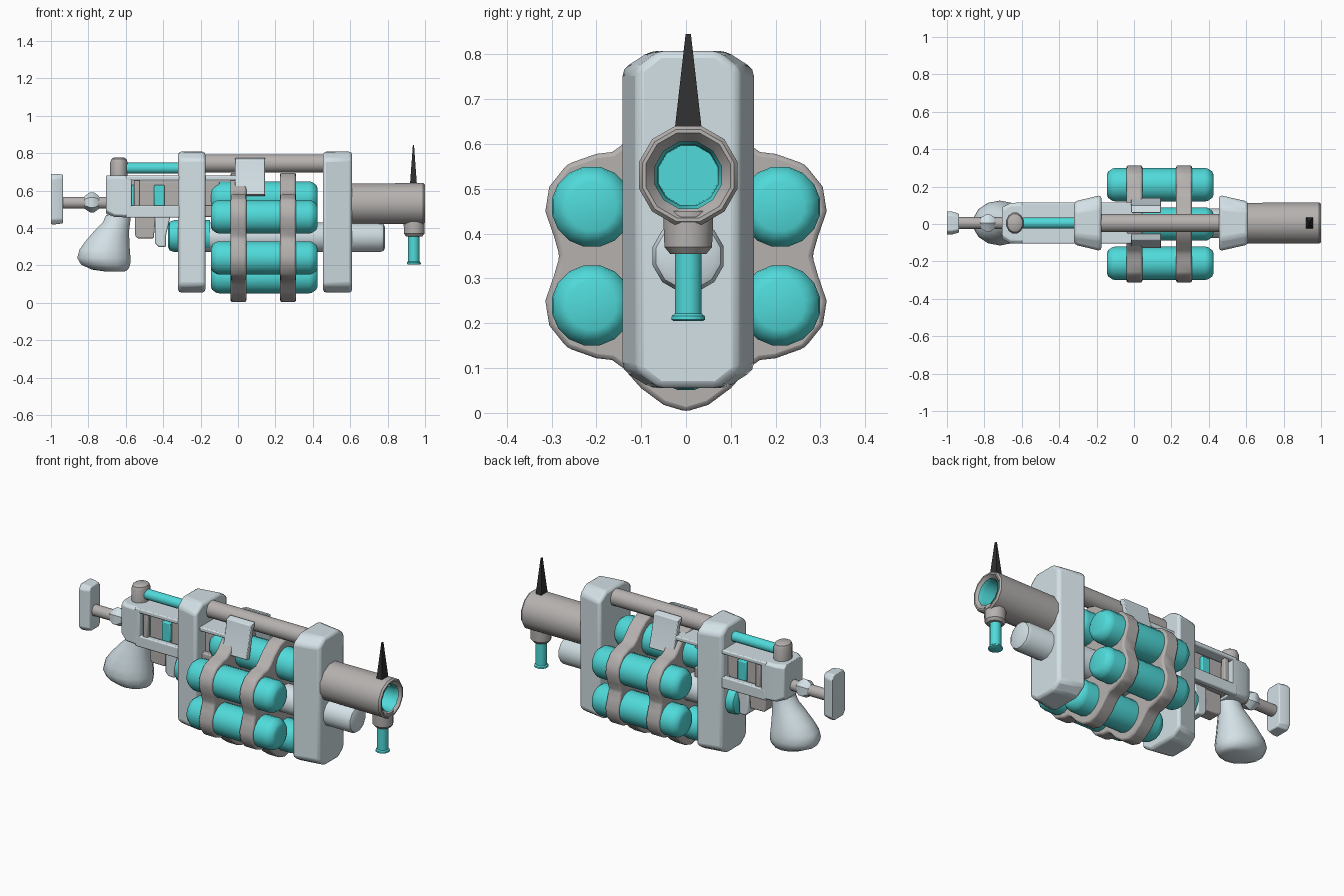
import bpy, bmesh
from math import cos, sin, pi, tau
from mathutils import Vector

if "Cube" in bpy.data.objects:
    bpy.data.objects.remove(bpy.data.objects["Cube"])

def material(name, rgb):
    m = bpy.data.materials.new(name)
    m.diffuse_color = (*rgb, 1)
    m.use_nodes = True
    m.node_tree.nodes["Principled BSDF"].inputs["Base Color"].default_value = m.diffuse_color
    return m

PALE = material("pale_steel", (0.65, 0.75, 0.79))
GREY = material("dark_grey", (0.46, 0.44, 0.43))
TEAL = material("teal", (0.08, 0.70, 0.70))
BLACK = material("black", (0.03, 0.03, 0.03))
YC = 0.005  # centre plane of the body

def loft(name, rings, mat, bevel=0, angle=35, caps=(True, True)):
    """Skin a list of equal-length point rings."""
    bm = bmesh.new()
    vs = [[bm.verts.new(p) for p in r] for r in rings]
    n = len(rings[0])
    for a, b in zip(vs, vs[1:]):
        for i in range(n):
            j = (i + 1) % n
            bm.faces.new((a[i], a[j], b[j], b[i]))
    if caps[0]:
        bm.faces.new(vs[0])
    if caps[1]:
        bm.faces.new(vs[-1])
    bmesh.ops.recalc_face_normals(bm, faces=bm.faces)
    me = bpy.data.meshes.new(name)
    bm.to_mesh(me)
    bm.free()
    ob = bpy.data.objects.new(name, me)
    bpy.context.collection.objects.link(ob)
    me.materials.append(mat)
    bpy.ops.object.select_all(action='DESELECT')
    ob.select_set(True)
    bpy.context.view_layer.objects.active = ob
    bpy.ops.object.shade_smooth_by_angle(angle=angle * pi / 180)
    if bevel:
        m = ob.modifiers.new("bevel", 'BEVEL')
        m.width, m.segments, m.limit_method = bevel, 2, 'ANGLE'
    return ob

def turned_x(name, prof, y, z, mat, n=16, **kw):
    """Lathe (x, radius) steps around an axis along x."""
    return loft(name, [[(x, y + r * cos(tau * (i + .5) / n), z + r * sin(tau * (i + .5) / n))
                        for i in range(n)] for x, r in prof], mat, **kw)

def turned_z(name, prof, mat, n=16, **kw):
    """Stack ellipses (z, centre x, rx, ry) upwards."""
    return loft(name, [[(cx + rx * cos(tau * (i + .5) / n), YC + ry * sin(tau * (i + .5) / n), z)
                        for i in range(n)] for z, cx, rx, ry in prof], mat, **kw)

def box(name, x0, x1, y0, y1, z0, z1, mat, bevel=0.006):
    return loft(name, [[(x, y0, z0), (x, y1, z0), (x, y1, z1), (x, y0, z1)] for x in (x0, x1)],
                mat, bevel)

def octagon(x, hy, z0, z1, cy, cz):
    half = [(hy - cy, z0), (hy, z0 + cz), (hy, z1 - cz), (hy - cy, z1)]
    return [(x, YC + y, z) for y, z in half] + [(x, YC - y, z) for y, z in reversed(half)]

# Two big clamp blocks, tapering away from the tank bundle
for name, xw, xn in (("front_block", 0.455, 0.61), ("rear_block", -0.175, -0.32)):
    loft(name, [octagon(xw, 0.15, 0.055, 0.808, 0.065, 0.04),
                octagon(xn, 0.115, 0.055, 0.808, 0.05, 0.04)], PALE, 0.016)

# Six tanks in a hexagon and the central core
for i, (y, z) in enumerate([(0, .14), (.21, .24), (.21, .46), (0, .56), (-.21, .46), (-.21, .24)]):
    turned_x(f"tank_{i + 1}", [(-.145, .055), (-.138, .072), (-.115, .088), (-.1, .091),
                               (.38, .091), (.395, .088), (.418, .072), (.425, .055)],
             y, z, TEAL, angle=50)
turned_x("core_tube", [(-.3, .082), (.76, .082), (.778, .074), (.785, .06)], YC, .35, PALE, 12)
turned_x("core_rear_cap", [(-.375, .06), (-.365, .08), (-.34, .088), (-.15, .088)], YC, .357, TEAL, 12)

# Wavy straps around the tanks
low = [(0.05, .018), (.1, .055), (.14, .10), (.165, .118), (.2, .122), (.265, .145),
       (.305, .195), (.314, .25), (.295, .305), (.282, .35)]
right = low + [(y, .70 - z) for y, z in reversed(low[:-1])]
outline = [(0, .003)] + right + [(0, .697)] + [(-y, z) for y, z in reversed(right)]
for name, x0, x1 in (("rear_strap", -.04, .045), ("front_strap", .225, .31)):
    loft(name, [[(x, y, z) for y, z in outline] for x in (x0, x1)], GREY, 0.01)

# Barrel with chamfered muzzle and teal bore
turned_x("barrel", [(.6, .112), (.99, .114), (1.0, .106), (1.0, .098), (.965, .072), (.62, .070)],
         YC, .53, GREY, 12)
turned_x("bore_liner", [(.99, .078), (.965, .070), (.75, .068)], YC, .53, TEAL, 12, caps=(False, True))

# Fore grip hanging under the muzzle
turned_z("foregrip_mount", [(.355, .942, .045, .042), (.37, .942, .057, .055),
                            (.42, .942, .058, .057), (.45, .942, .058, .057)], GREY, 12)
turned_z("foregrip", [(.205, .94, .034, .034), (.208, .94, .039, .039), (.216, .94, .038, .038),
                      (.222, .94, .031, .031), (.37, .94, .031, .031)], TEAL, 12)

# Spike sight
loft("front_sight", [[(.938 + sx * hx, YC + sy * hy, z) for sx, sy in
                      ((-1, -1), (1, -1), (1, 1), (-1, 1))]
                     for z, hx, hy in ((.625, .019, .031), (.845, .003, .006))], BLACK)

# Top rail, thin rear rod and its knob
turned_x("top_rail", [(-.2, .05), (.47, .05)], YC, .745, GREY, 12)
turned_x("rear_rod", [(-.62, .03), (-.28, .03)], YC, .72, TEAL, 12)
turned_z("rear_knob", [(.66, -.637, .048, .058), (.75, -.637, .048, .058),
                       (.768, -.637, .042, .05), (.776, -.637, .03, .036)], GREY, 12)

# Receiver frame: solid tail, top plate and lower bars around side windows
loft("receiver_tail", [octagon(-.705, .085, .475, .68, .02, .02),
                       octagon(-.66, .108, .46, .68, .015, .012),
                       octagon(-.57, .11, .455, .68, .015, .012)], PALE, 0.004)
box("receiver_top", -.6, .0, YC - .11, YC + .11, .655, .68, PALE)
for s, side in ((-1, "front"), (1, "back")):
    y0, y1 = sorted((YC + s * .075, YC + s * .11))
    box(f"receiver_bar_{side}", -.6, -.28, y0, y1, .455, .52, PALE)
    box(f"window_post_{side}", -.555, -.525, *sorted((YC + s * .07, YC + s * .1)), .5, .66, GREY)
    # Cells seen through the windows
    for k, x in enumerate((-.56, -.42)):
        box(f"cell_{side}_{k + 1}", x - .028, x + .028,
            *sorted((YC + s * .04, YC + s * .078)), .515, .63, TEAL)
    # Side clips draped over the bundle beside the rail
    prof = [(.055, .775), (.092, .765), (.105, .69), (.135, .58),
            (.105, .57), (.078, .68), (.066, .74), (.055, .745)]
    loft(f"side_clip_{side}", [[(x, YC + s * y, z) for y, z in prof] for x in (-.015, .145)],
         PALE, 0.004)
box("receiver_inner", -.58, -.1, YC - .06, YC + .06, .47, .65, GREY)
box("receiver_floor", -.33, -.12, YC - .09, YC + .09, .46, .52, GREY)

# Trigger housing and trigger
loft("trigger_housing", [[(-.55, y, .47), (-.55, y, .36), (-.54, y, .345), (-.45, y, .345),
                          (-.44, y, .47)] for y in (YC - .04, YC + .04)], GREY, 0.006)
loft("trigger", [[(-.445, y, .47), (-.445, y, .32), (-.425, y, .298), (-.385, y, .298),
                  (-.385, y, .36), (-.36, y, .47)] for y in (YC - .05, YC + .05)], PALE, 0.008)

# Bulbous pistol grip
turned_z("pistol_grip", [(.168, -.66, .055, .05), (.178, -.685, .10, .085), (.205, -.708, .135, .112),
                         (.24, -.717, .146, .12), (.285, -.713, .138, .112), (.33, -.698, .12, .098),
                         (.385, -.675, .095, .08), (.43, -.65, .075, .066), (.47, -.638, .068, .06)],
         PALE, 14, angle=60)

# Stock rod, collar nut and butt plate
turned_x("stock_rod", [(-.95, .033), (-.68, .033)], YC, .535, GREY, 12)
turned_x("stock_collar", [(-.82, .034), (-.79, .054), (-.77, .054), (-.743, .034)], YC, .537, PALE, 6)
loft("butt_plate", [octagon(-1.0, .062, .42, .69, .02, .025),
                    octagon(-.975, .062, .42, .69, .02, .025),
                    octagon(-.935, .05, .425, .685, .015, .02)], PALE, 0.005)
